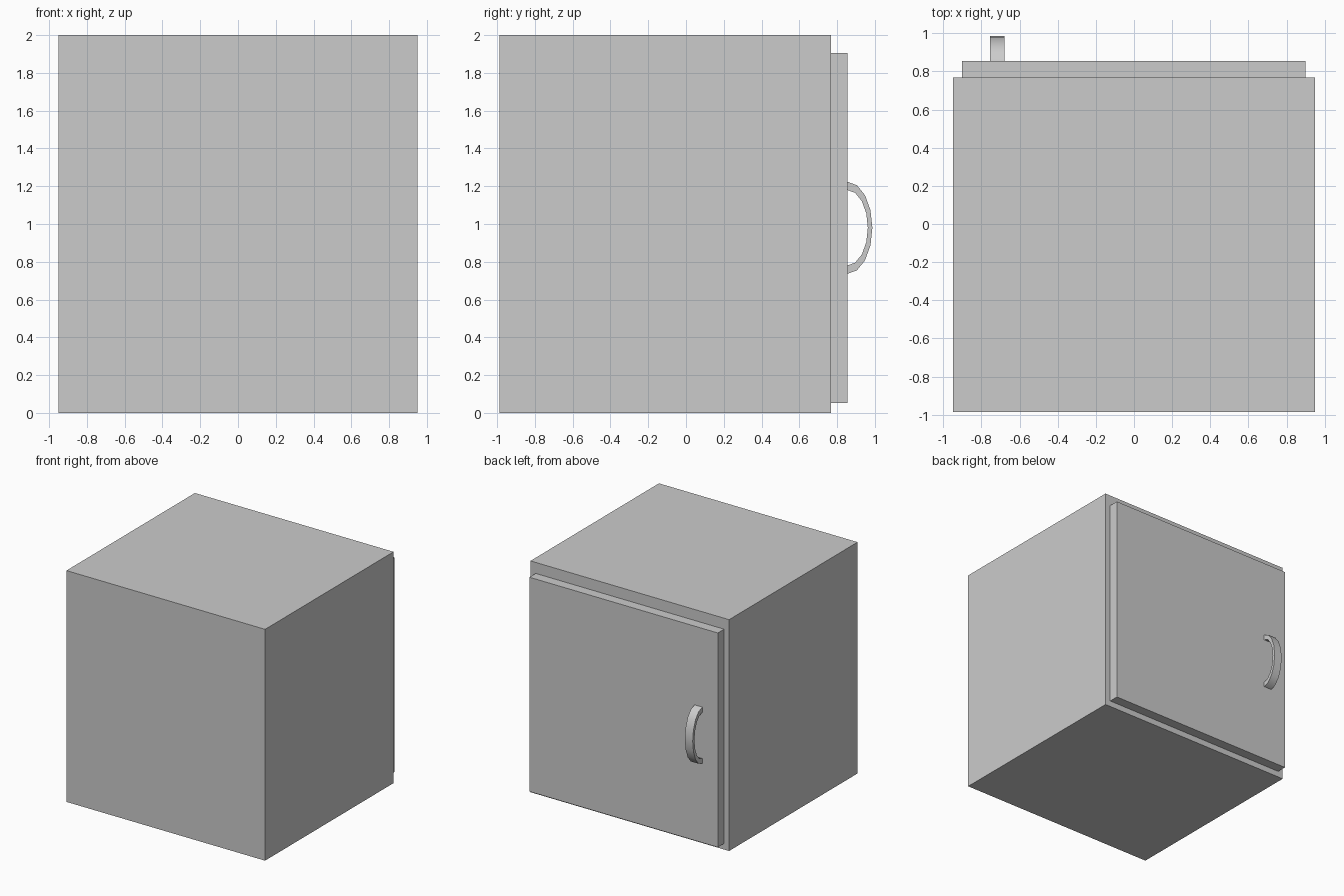
import bpy, bmesh, math

if "Cube" in bpy.data.objects:
    bpy.data.objects.remove(bpy.data.objects["Cube"])


def box(name, x, y, z):
    """Box from (min, max) ranges."""
    bm = bmesh.new()
    bmesh.ops.create_cube(bm, size=1)
    for v in bm.verts:
        v.co = [r[0] + (c + 0.5) * (r[1] - r[0]) for c, r in zip(v.co, (x, y, z))]
    return finish(name, bm)


def finish(name, bm):
    bmesh.ops.recalc_face_normals(bm, faces=bm.faces)
    mesh = bpy.data.meshes.new(name)
    bm.to_mesh(mesh)
    bm.free()
    obj = bpy.data.objects.new(name, mesh)
    bpy.context.collection.objects.link(obj)
    return obj


# Cabinet body and the door on its rear face
DOOR_Y = 0.854
box("cabinet_body", (-0.95, 0.95), (-0.987, 0.768), (0, 2))
box("door", (-0.902, 0.9), (0.768, DOOR_Y), (0.052, 1.905))

# Bowed handle: rectangular section swept along half an ellipse
bm = bmesh.new()
rings = []
for i in range(9):
    a = -math.pi / 2 + math.pi * i / 8
    ring = []
    for x, ry, rz in ((-0.755, 0.133, 0.244), (-0.68, 0.133, 0.244),
                      (-0.68, 0.109, 0.2), (-0.755, 0.109, 0.2)):
        ring.append(bm.verts.new((x, DOOR_Y + ry * math.cos(a), 0.98 + rz * math.sin(a))))
    rings.append(ring)
for r, s in zip(rings, rings[1:]):
    for k in range(4):
        n = (k + 1) % 4
        bm.faces.new((r[k], r[n], s[n], s[k]))
bm.faces.new(rings[0])
bm.faces.new(rings[-1])
handle = finish("door_handle", bm)
bpy.context.view_layer.objects.active = handle
handle.select_set(True)
bpy.ops.object.shade_smooth_by_angle(angle=math.radians(40))
